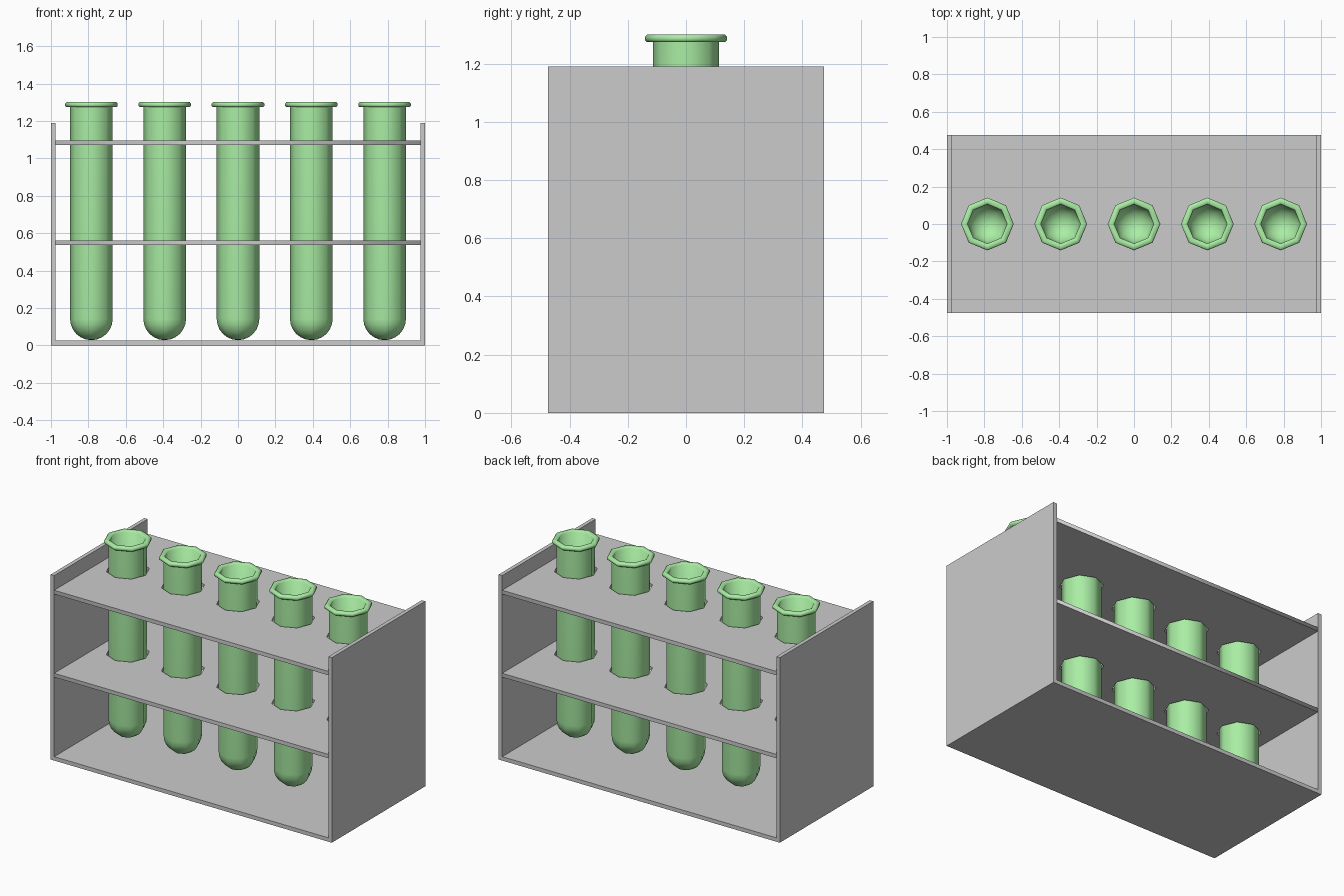
import bpy, bmesh
from math import sin, cos, pi, radians

if "Cube" in bpy.data.objects:
    bpy.data.objects.remove(bpy.data.objects["Cube"])

SIDES = 8
TUBE_X = [i * 0.392 for i in range(-2, 3)]
DEPTH, WALL = 0.475, 0.025


def link(name, data):
    ob = bpy.data.objects.new(name, data)
    bpy.context.collection.objects.link(ob)
    return ob


def box(name, lo, hi):
    bm = bmesh.new()
    bmesh.ops.create_cube(bm, size=1)
    for v in bm.verts:
        v.co = [l + (c + 0.5) * (h - l) for c, l, h in zip(v.co, lo, hi)]
    me = bpy.data.meshes.new(name)
    bm.to_mesh(me)
    bm.free()
    return link(name, me)


def select(ob):
    bpy.ops.object.select_all(action='DESELECT')
    ob.select_set(True)
    bpy.context.view_layer.objects.active = ob


def shelf(name, z):
    """Flat filled outline with round openings, thickened by the curve extrude."""
    cu = bpy.data.curves.new(name, 'CURVE')
    cu.dimensions, cu.fill_mode, cu.extrude = '2D', 'BOTH', WALL / 2
    x = 1 - WALL
    loops = [[(-x, -DEPTH), (x, -DEPTH), (x, DEPTH), (-x, DEPTH)]]
    for cx in TUBE_X:
        loops.append([(cx + 0.127 * cos(2 * pi * k / SIDES),
                       0.127 * sin(2 * pi * k / SIDES)) for k in range(SIDES)])
    for pts in loops:
        sp = cu.splines.new('POLY')
        sp.points.add(len(pts) - 1)
        for p, (px, py) in zip(sp.points, pts):
            p.co = (px, py, 0, 1)
        sp.use_cyclic_u = True
    ob = link(name, cu)
    ob.location.z = z
    select(ob)
    bpy.ops.object.convert(target='MESH')


def tube_mesh():
    """Lathe: outer round bottom, wall, rolled lip, then the inner wall."""
    r, ri, zc, n = 0.114, 0.105, 0.142, 6
    arc = [pi / 2 * k / n for k in range(n + 1)]
    prof = [(r * sin(a), zc - r * cos(a)) for a in arc]
    prof += [(r, 1.274), (0.134, 1.274), (0.141, 1.281), (0.141, 1.292),
             (0.134, 1.3), (0.114, 1.3), (ri, 1.293)]
    prof += [(ri * sin(a), zc - ri * cos(a)) for a in reversed(arc)]
    bm = bmesh.new()
    vs = [bm.verts.new((x, 0, z)) for x, z in prof]
    es = [bm.edges.new(p) for p in zip(vs, vs[1:])]
    bmesh.ops.spin(bm, geom=vs + es, cent=(0, 0, 0), axis=(0, 0, 1),
                   angle=2 * pi, steps=SIDES)
    bmesh.ops.remove_doubles(bm, verts=bm.verts, dist=0.0005)
    bmesh.ops.recalc_face_normals(bm, faces=bm.faces)
    me = bpy.data.meshes.new("test_tube")
    bm.to_mesh(me)
    bm.free()
    return me


# Rack: base, two end panels, two drilled shelves
box("base", (-1 + WALL, -DEPTH, 0), (1 - WALL, DEPTH, WALL))
box("left_panel", (-1, -DEPTH, 0), (-1 + WALL, DEPTH, 1.19))
box("right_panel", (1 - WALL, -DEPTH, 0), (1, DEPTH, 1.19))
shelf("middle_shelf", 0.549)
shelf("top_shelf", 1.083)

# Five tubes sharing one mesh
green = bpy.data.materials.new("green_glass")
green.diffuse_color = (0.4, 0.85, 0.37, 1)
green.use_nodes = True
green.node_tree.nodes["Principled BSDF"].inputs["Base Color"].default_value = green.diffuse_color
mesh = tube_mesh()
mesh.materials.append(green)
for i, x in enumerate(TUBE_X):
    tube = link(f"test_tube_{i + 1}", mesh)
    tube.location.x = x
select(tube)
# Shared mesh data: shade directly, keeping only the tight lip corners crisp
for poly in mesh.polygons:
    poly.use_smooth = True
mesh.set_sharp_from_angle(angle=radians(60))
